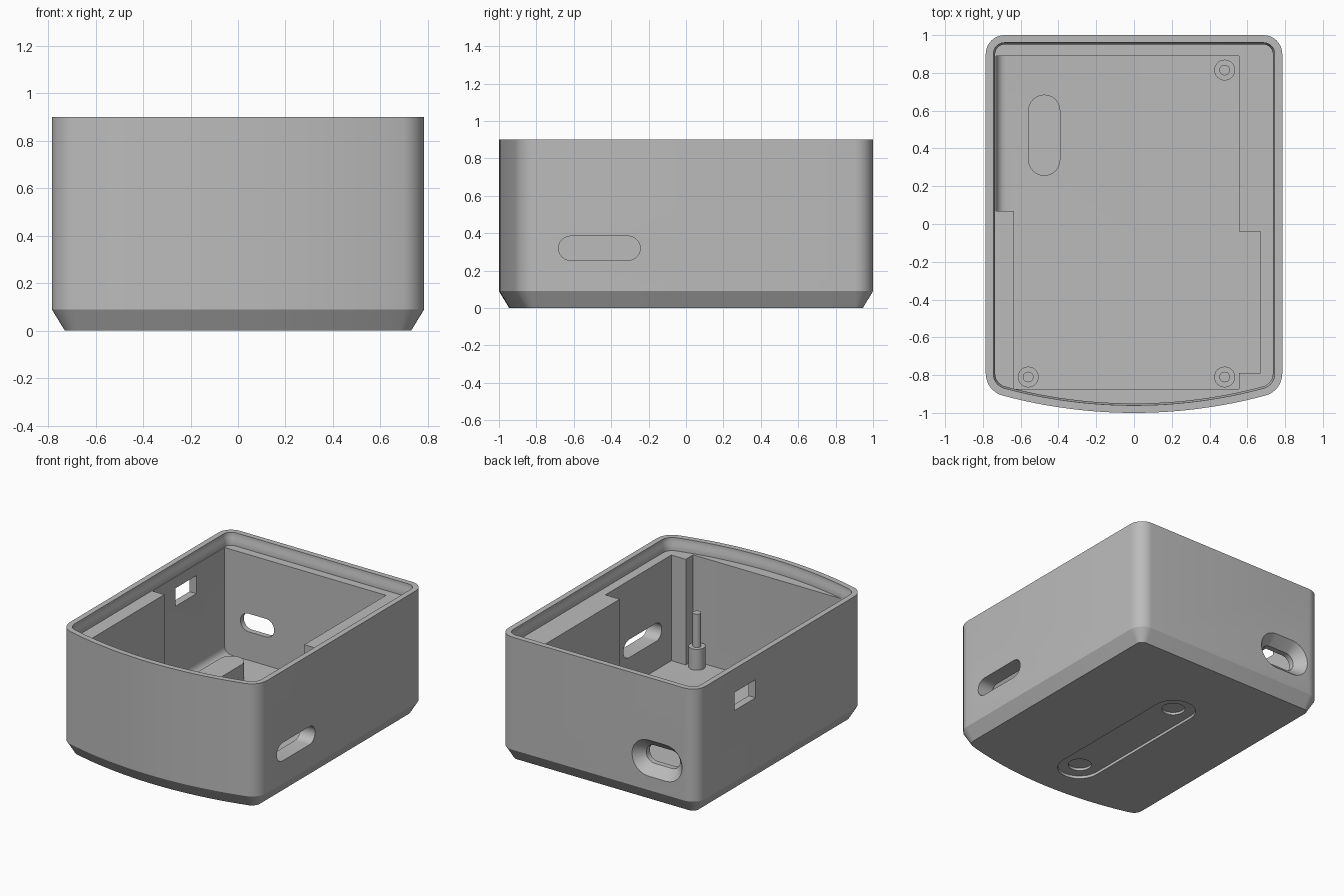
import bpy, bmesh
from math import sin, cos, pi, atan2, sqrt, radians

cube = bpy.data.objects.get("Cube")
if cube:
    bpy.data.objects.remove(cube, do_unlink=True)

grey = bpy.data.materials.new("plain grey plastic")
grey.use_nodes = True
grey.diffuse_color = (0.5, 0.5, 0.5, 1)
grey.node_tree.nodes["Principled BSDF"].inputs["Base Color"].default_value = (0.5, 0.5, 0.5, 1)

HALF_W, TOP, LEDGE, FLOOR = 0.785, 0.9, 0.81, 0.05
BOARD_X, PORT_X, PORT_Z = -0.04, -0.47, 0.32


def arc(cx, cy, r, a0, a1, n):
    return [(cx + r * cos(a0 + (a1 - a0) * i / n), cy + r * sin(a0 + (a1 - a0) * i / n))
            for i in range(n + 1)]


def outline(inset):
    """Rounded box plan with a bowed front, offset inward."""
    back_r, front_r, bow_r = 0.1, 0.12, 2.68
    bow_y = bow_r - 1
    fx = HALF_W - front_r
    fy = bow_y - sqrt((bow_r - front_r) ** 2 - fx ** 2)
    a = atan2(fy - bow_y, fx)
    bx, by = HALF_W - back_r, 1 - back_r
    pts = arc(bx, by, back_r - inset, 0, pi / 2, 8)
    pts += arc(-bx, by, back_r - inset, pi / 2, pi, 8)
    pts += arc(-fx, fy, front_r - inset, -pi, -pi - a, 8)
    pts += arc(0, bow_y, bow_r - inset, -pi - a, a, 24)[1:-1]
    pts += arc(fx, fy, front_r - inset, a, 0, 8)
    return pts


def stadium(cx, cy, half, r, n=12):
    """Long slot along the first axis; half is the total half length."""
    d = half - r
    return arc(cx + d, cy, r, -pi / 2, pi / 2, n) + arc(cx - d, cy, r, pi / 2, 3 * pi / 2, n)


def circle(cx, cy, r, n=32):
    return arc(cx, cy, r, 0, 2 * pi, n)[:-1]


def to_z(pts, z):
    return [(x, y, z) for x, y in pts]


def swap_z(pts, z):
    return [(x, y, z) for y, x in pts]


def to_y(pts, y):
    return [(x, y, z) for x, z in pts]


def to_x(pts, x):
    return [(x, y, z) for y, z in pts]


def loft(name, rings):
    """Closed solid through a stack of matching rings."""
    bm = bmesh.new()
    loops = [[bm.verts.new(p) for p in ring] for ring in rings]
    n = len(loops[0])
    for a, b in zip(loops, loops[1:]):
        for i in range(n):
            j = (i + 1) % n
            bm.faces.new((a[i], a[j], b[j], b[i]))
    bm.faces.new(loops[0])
    bm.faces.new(loops[-1])
    bmesh.ops.recalc_face_normals(bm, faces=bm.faces)
    mesh = bpy.data.meshes.new(name)
    bm.to_mesh(mesh)
    bm.free()
    mesh.materials.append(grey)
    ob = bpy.data.objects.new(name, mesh)
    bpy.context.collection.objects.link(ob)
    return ob


def activate(ob):
    bpy.ops.object.select_all(action='DESELECT')
    ob.select_set(True)
    bpy.context.view_layer.objects.active = ob


def smooth(ob):
    activate(ob)
    bpy.ops.object.shade_smooth_by_angle(angle=radians(30))


def cut(body, cutter):
    mod = body.modifiers.new("cut", 'BOOLEAN')
    mod.operation, mod.solver, mod.object = 'DIFFERENCE', 'EXACT', cutter
    activate(body)
    bpy.ops.object.modifier_apply(modifier=mod.name)
    bpy.data.objects.remove(cutter, do_unlink=True)


# Case: chamfered foot, straight walls, stepped lip and a ledge
section = [(0.055, 0), (0, 0.09), (0, TOP), (0.04, TOP), (0.04, 0.87), (0.05, 0.85), (0.05, LEDGE)]
case = loft("case_body", [to_z(outline(i), z) for i, z in section])

# Board cavity, with its floor edge eased along the thin wall
plan = [(-0.73, 0.89), (0.555, 0.89), (0.555, -0.04), (0.67, -0.04), (0.67, -0.79),
        (0.555, -0.79), (0.555, -0.874), (-0.635, -0.874), (-0.635, 0.07), (-0.73, 0.07)]
cavity = loft("cavity_cutter", [to_z(plan, FLOOR), to_z(plan, 0.86)])
bm = bmesh.new()
bm.from_mesh(cavity.data)
edge = [e for e in bm.edges if all(v.co.x < -0.72 and v.co.z < 0.1 for v in e.verts)]
bmesh.ops.bevel(bm, geom=edge, offset=0.05, segments=4, profile=0.5, affect='EDGES')
bm.to_mesh(cavity.data)
bm.free()
cut(case, cavity)

# Side slot
slot = stadium(-0.463, PORT_Z, 0.218, 0.065)
cut(case, loft("slot_cutter", [to_x(slot, 0.6), to_x(slot, 0.85)]))

# Rear port with a flared mouth
port = stadium(PORT_X, PORT_Z, 0.135, 0.065)
mouth = stadium(PORT_X, PORT_Z, 0.2, 0.13)
flare = stadium(PORT_X, PORT_Z, 0.21, 0.14)
cut(case, loft("port_cutter", [to_y(port, 0.8), to_y(port, 0.93), to_y(mouth, 1), to_y(flare, 1.01)]))

# Window in the thin side wall
window = [(0.33, 0.6), (0.57, 0.6), (0.57, 0.73), (0.33, 0.73)]
cut(case, loft("window_cutter", [to_x(window, -0.85), to_x(window, -0.65)]))

# Underside recess with two round pockets
recess = stadium(-0.125, BOARD_X, 0.635, 0.147)
cut(case, loft("recess_cutter", [swap_z(recess, -0.05), swap_z(recess, 0.02)]))
for y in (-0.61, 0.36):
    ring = circle(BOARD_X, y, 0.077)
    cut(case, loft("pocket_cutter", [to_z(ring, -0.05), to_z(ring, 0.038)]))
smooth(case)

# Raised pad on the floor
pad = stadium(0.47, -0.475, 0.215, 0.085)
smooth(loft("floor_pad", [swap_z(pad, FLOOR - 0.005), swap_z(pad, 0.17)]))

# Board posts with locating pins
for name, x, y in (("back_left", 0.48, 0.815), ("front_left", 0.48, -0.81), ("front_right", -0.56, -0.81)):
    steps = [(0.055, FLOOR - 0.005), (0.055, 0.2), (0.028, 0.2), (0.028, 0.44)]
    smooth(loft(name + "_post", [to_z(circle(x, y, r), z) for r, z in steps]))
